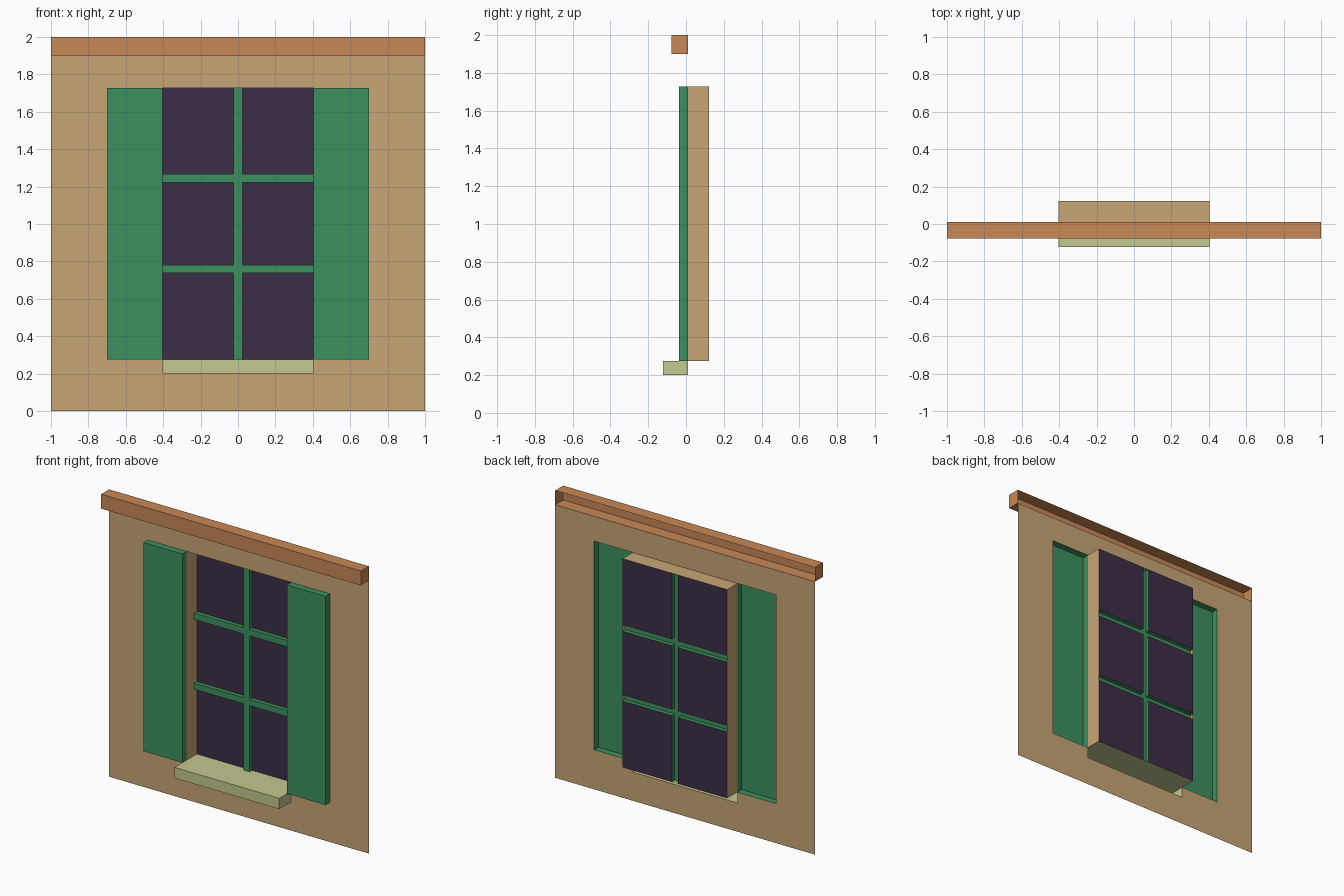
import bpy, bmesh

if "Cube" in bpy.data.objects:
    bpy.data.objects.remove(bpy.data.objects["Cube"])


def material(name, hex_code):
    def lin(c):
        return c / 12.92 if c <= 0.04045 else ((c + 0.055) / 1.055) ** 2.4
    m = bpy.data.materials.new(name)
    rgb = [lin(int(hex_code[i:i + 2], 16) / 255) for i in (0, 2, 4)]
    m.diffuse_color = (*rgb, 1)
    m.use_nodes = True
    m.node_tree.nodes["Principled BSDF"].inputs["Base Color"].default_value = m.diffuse_color
    return m


TAN = material("tan plaster", "C8A676")
WOOD = material("orange wood", "C88856")
GREEN = material("green paint", "3C905E")
GLASS = material("dark glass", "3C2E46")
STONE = material("pale stone", "C4C890")

# Main planes (depth) and outlines
WALL_Y, BACK_Y, BAR_Y = 0.01, 0.122, 0.093
WIN, SHUT = 0.403, 0.70
SILL_Z, BOT, TOP, BEAM_Z = 0.20, 0.275, 1.728, 1.90


def build(name, quads, mat):
    bm = bmesh.new()
    for q in quads:
        bm.faces.new([bm.verts.new(p) for p in q])
    bmesh.ops.remove_doubles(bm, verts=bm.verts[:], dist=1e-5)
    me = bpy.data.meshes.new(name)
    bm.to_mesh(me)
    bm.free()
    me.materials.append(mat)
    ob = bpy.data.objects.new(name, me)
    bpy.context.collection.objects.link(ob)
    return ob


def front(x0, x1, z0, z1, y):
    return [(x0, y, z0), (x1, y, z0), (x1, y, z1), (x0, y, z1)]


def side(x, y0, y1, z0, z1):
    return [(x, y0, z0), (x, y1, z0), (x, y1, z1), (x, y0, z1)]


def level(x0, x1, y0, y1, z):
    return [(x0, y0, z), (x1, y0, z), (x1, y1, z), (x0, y1, z)]


def open_box(x0, x1, y0, z0, z1, y1=WALL_Y):
    """Raised block without a back face."""
    return [front(x0, x1, z0, z1, y0)[:],
            side(x0, y1, y0, z0, z1), side(x1, y0, y1, z0, z1),
            level(x0, x1, y0, y1, z1), level(x0, x1, y0, y1, z0)[::-1]]


# Wall sheet with openings behind the shutters, window and sill
xs = [-1, -SHUT, -WIN, WIN, SHUT, 1]
zs = [0, SILL_Z, BOT, TOP, BEAM_Z]
holes = {(2, 1), (1, 2), (2, 2), (3, 2)}
build("wall", [front(xs[i], xs[i + 1], zs[k], zs[k + 1], WALL_Y)
               for i in range(5) for k in range(4) if (i, k) not in holes], TAN)

# Top beam, shutters and sill, all hollow at the back
build("top_beam", open_box(-1, 1, -0.078, BEAM_Z, 2.0), WOOD)
build("left_shutter", open_box(-SHUT, -WIN, -0.037, BOT, TOP), GREEN)
build("right_shutter", open_box(WIN, SHUT, -0.037, BOT, TOP), GREEN)
build("window_sill", open_box(-WIN, WIN, -0.122, SILL_Z, BOT)
      + [level(-WIN, WIN, WALL_Y, BACK_Y, BOT)], STONE)

# Window recess: two sides and the head
build("window_recess", [side(-WIN, WALL_Y, BACK_Y, BOT, TOP),
                        side(WIN, BACK_Y, WALL_Y, BOT, TOP),
                        level(-WIN, WIN, WALL_Y, BACK_Y, TOP)[::-1]], TAN)

# Glass panes at the back, with raised glazing bars between them
px = [-WIN, -0.023, 0.023, WIN]
pz = [BOT, 0.737, 0.78, 1.223, 1.268, TOP]
panes, bars = [], []
for i in range(3):
    for k in range(5):
        x0, x1, z0, z1 = px[i], px[i + 1], pz[k], pz[k + 1]
        if i % 2 or k % 2:
            bars.append(front(x0, x1, z0, z1, BAR_Y))
            continue
        panes.append(front(x0, x1, z0, z1, BACK_Y))
        if i == 0:
            bars.append(side(x1, BACK_Y, BAR_Y, z0, z1))
        else:
            bars.append(side(x0, BAR_Y, BACK_Y, z0, z1))
        if k > 0:
            bars.append(level(x0, x1, BAR_Y, BACK_Y, z0))
        if k < 4:
            bars.append(level(x0, x1, BAR_Y, BACK_Y, z1)[::-1])
build("window_panes", panes, GLASS)
build("glazing_bars", bars, GREEN)
